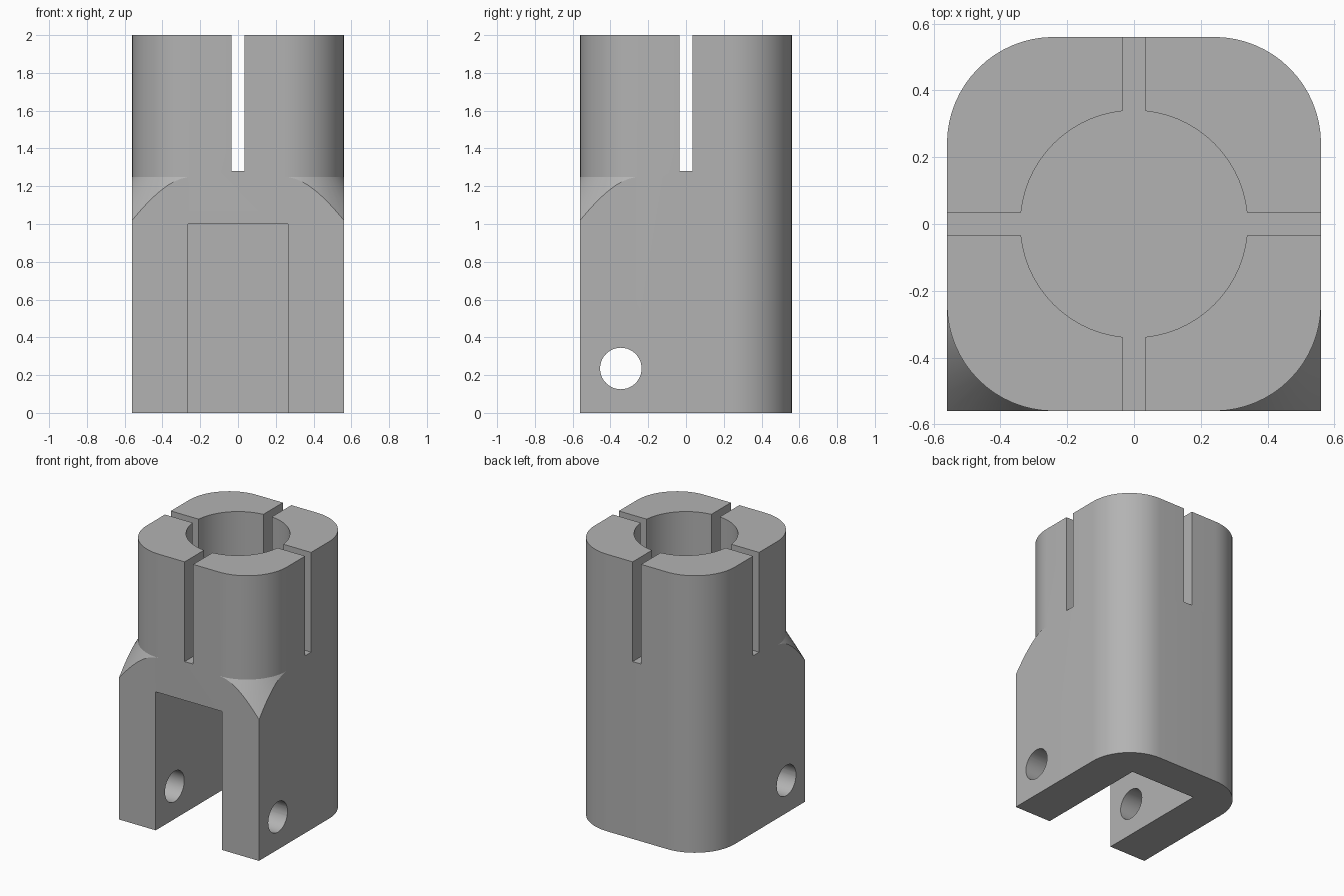
import bpy, bmesh, math
from mathutils import Matrix

cube = bpy.data.objects.get("Cube")
if cube:
    bpy.data.objects.remove(cube, do_unlink=True)

HALF, RADIUS, HEIGHT = 0.56, 0.32, 2.0
SHOULDER, SOCKET_FLOOR = 1.25, 1.28
TAPER = math.tan(math.radians(60))
STEPS = 16  # segments per rounded corner

grey = bpy.data.materials.new("plain grey")
grey.use_nodes = True
colour = (0.45, 0.45, 0.45, 1)
grey.diffuse_color = colour
grey.node_tree.nodes["Principled BSDF"].inputs["Base Color"].default_value = colour


def to_object(name, bm):
    bmesh.ops.recalc_face_normals(bm, faces=bm.faces)
    mesh = bpy.data.meshes.new(name)
    bm.to_mesh(mesh)
    bm.free()
    mesh.materials.append(grey)
    obj = bpy.data.objects.new(name, mesh)
    bpy.context.collection.objects.link(obj)
    return obj


def box(name, low, high):
    bm = bmesh.new()
    bmesh.ops.create_cube(bm, size=1)
    for v in bm.verts:
        v.co = [l + (c + 0.5) * (h - l) for c, l, h in zip(v.co, low, high)]
    return to_object(name, bm)


def rod(name, radius, depth, matrix, sides):
    bm = bmesh.new()
    bmesh.ops.create_cone(bm, cap_ends=True, segments=sides, radius1=radius,
                          radius2=radius, depth=depth, matrix=matrix)
    return to_object(name, bm)


# Body: rounded column whose front corners flare into square ones below
rings = [[], [], [], []]
inner = HALF - RADIUS
for corner, (sx, sy) in enumerate(((1, 1), (-1, 1), (-1, -1), (1, -1))):
    for i in range(STEPS + 1):
        a = math.pi / 2 * (corner + i / STEPS)
        c, s = math.cos(a), math.sin(a)
        reach = RADIUS / max(abs(c), abs(s)) if sy < 0 else RADIUS
        wide = (sx * inner + reach * c, sy * inner + reach * s)
        slim = (sx * inner + RADIUS * c, sy * inner + RADIUS * s)
        flare = SHOULDER - TAPER * (reach - RADIUS)
        for ring, xy, z in zip(rings, (wide, wide, slim, slim),
                               (0, flare, SHOULDER, HEIGHT)):
            ring.append((*xy, z))

bm = bmesh.new()
loops = [[bm.verts.new(p) for p in ring] for ring in rings]
count = len(loops[0])
for low, high in zip(loops, loops[1:]):
    for i in range(count):
        j = (i + 1) % count
        bm.faces.new((low[i], low[j], high[j], high[i]))
bm.faces.new(loops[0])
bm.faces.new(loops[-1])
bmesh.ops.remove_doubles(bm, verts=bm.verts, dist=1e-5)
body = to_object("clevis_body", bm)

# Cutters: front channel, cross slots, round socket and pin hole
cutters = [
    box("channel_cutter", (-0.265, -1, -0.5), (0.265, 0.30, 1.0)),
    box("slot_cutter_x", (-1, -0.034, SOCKET_FLOOR), (1, 0.034, 2.5)),
    box("slot_cutter_y", (-0.034, -1, SOCKET_FLOOR), (0.034, 1, 2.5)),
    rod("socket_cutter", 0.34, 1,
        Matrix.Translation((0, 0, SOCKET_FLOOR + 0.5)), 64),
    rod("pin_hole_cutter", 0.11, 2,
        Matrix.Translation((0, -0.345, 0.235)) @ Matrix.Rotation(math.pi / 2, 4, 'Y'), 40),
]
bpy.ops.object.select_all(action='DESELECT')
body.select_set(True)
bpy.context.view_layer.objects.active = body
for cutter in cutters:
    cutter.hide_render = True
    cut = body.modifiers.new(cutter.name, 'BOOLEAN')
    cut.operation, cut.solver, cut.object = 'DIFFERENCE', 'EXACT', cutter
    bpy.ops.object.modifier_apply(modifier=cut.name)
    bpy.data.objects.remove(cutter, do_unlink=True)

# Smooth curved walls, crisp edges elsewhere
bpy.ops.object.shade_smooth_by_angle(angle=math.radians(25))
